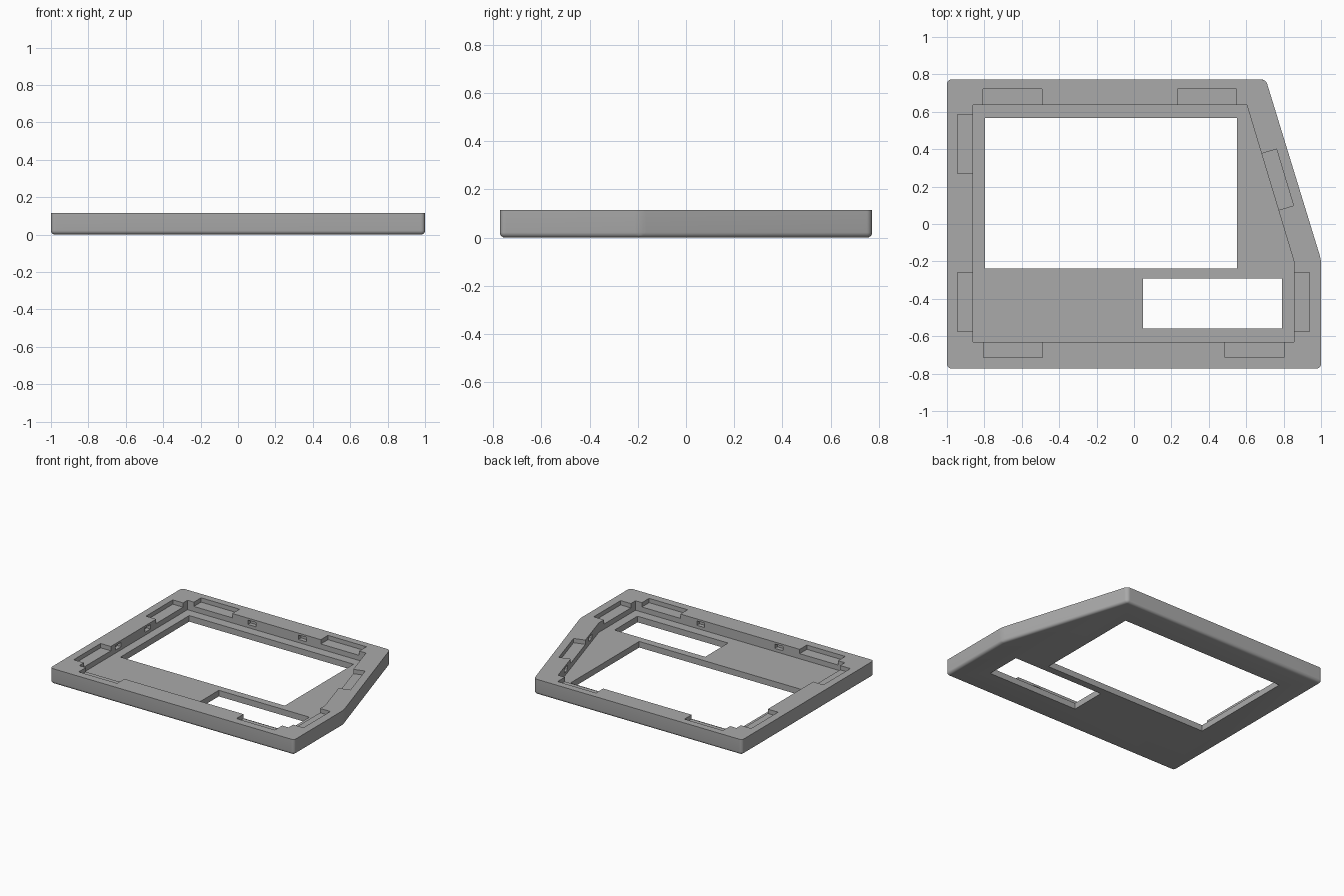
import bpy, bmesh, math
from mathutils import Vector

if "Cube" in bpy.data.objects:
    bpy.data.objects.remove(bpy.data.objects["Cube"])

HEIGHT = 0.115      # overall thickness
FLOOR = 0.045       # thickness of the face plate
POCKET = 0.083      # floor height of the shallow pockets

grey = bpy.data.materials.new("grey plastic")
grey.diffuse_color = (0.4, 0.4, 0.4, 1)
grey.use_nodes = True
grey.node_tree.nodes["Principled BSDF"].inputs["Base Color"].default_value = grey.diffuse_color


def prism(name, outline, z0, z1):
    """Solid with a flat outline (counter-clockwise) from z0 to z1."""
    bm = bmesh.new()
    low = [bm.verts.new((x, y, z0)) for x, y in outline]
    high = [bm.verts.new((x, y, z1)) for x, y in outline]
    bm.faces.new(low[::-1])
    bm.faces.new(high)
    n = len(outline)
    for i in range(n):
        j = (i + 1) % n
        bm.faces.new((low[i], low[j], high[j], high[i]))
    mesh = bpy.data.meshes.new(name)
    bm.to_mesh(mesh)
    bm.free()
    obj = bpy.data.objects.new(name, mesh)
    mesh.materials.append(grey)
    bpy.context.collection.objects.link(obj)
    return obj


def rect(x0, x1, y0, y1):
    return [(x0, y0), (x1, y0), (x1, y1), (x0, y1)]


# Outer body with rounded upright corners and a rounded lower rim
outer = [(-1, -0.772), (1, -0.772), (1, -0.19), (0.705, 0.772), (-1, 0.772)]
body = prism("bezel_frame", outer, 0, HEIGHT)
bm = bmesh.new()
bm.from_mesh(body.data)
rim = [e for e in bm.edges if min(v.co.z for v in e.verts) < 0.001]
bmesh.ops.bevel(bm, geom=rim, offset=0.022, segments=5, profile=0.5,
                affect='EDGES', clamp_overlap=True)
bm.to_mesh(body.data)
bm.free()

cutters = []

# Main recess and the two through windows
inner = [(-0.86, -0.63), (0.855, -0.63), (0.855, -0.2), (0.603, 0.637), (-0.86, 0.637)]
cutters.append(prism("recess_cutter", inner, FLOOR, 0.3))
cutters.append(prism("large_window_cutter", rect(-0.797, 0.55, -0.238, 0.567), -0.1, 0.2))
cutters.append(prism("small_window_cutter", rect(0.047, 0.79, -0.56, -0.292), -0.1, 0.2))


def wall_cut(name, p, q, centre, width, depth, z0, z1):
    """Box cut outward into the recess wall p-q, centred along it."""
    p, q = Vector(p), Vector(q)
    along = (q - p).normalized()
    out = Vector((along.y, -along.x))
    mid = p + along * centre
    corners = [mid + along * a + out * b for a, b in
               ((-width / 2, -0.02), (-width / 2, depth), (width / 2, depth), (width / 2, -0.02))]
    cutters.append(prism(name, [tuple(c) for c in corners], z0, z1))


# Per wall: positions of pockets and of small clip holes, measured along the wall
walls = [
    (0, (0.212, 1.505), (0.54, 1.18)),      # front
    (1, (0.212,), ()),                      # right
    (2, (0.444,), (0.18, 0.70)),            # slanted
    (3, (0.213, 1.253), (0.52, 0.935)),     # back
    (4, (0.209, 1.055), (0.467, 0.81)),     # left
]
for i, pockets, holes in walls:
    p, q = inner[i], inner[(i + 1) % 5]
    for c in pockets:
        wall_cut("pocket_cutter", p, q, c, 0.315, 0.084, POCKET, 0.3)
    for c in holes:
        wall_cut("clip_hole_cutter", p, q, c, 0.065, 0.03, 0.068, 0.1)

# Round the upright outer corners slightly through the body's own bevel
bm = bmesh.new()
bm.from_mesh(body.data)
upright = [e for e in bm.edges
           if abs(e.verts[0].co.z - e.verts[1].co.z) > 0.05]
bmesh.ops.bevel(bm, geom=upright, offset=0.02, segments=4, profile=0.5,
                affect='EDGES', clamp_overlap=True)
bmesh.ops.recalc_face_normals(bm, faces=bm.faces)
bm.to_mesh(body.data)
bm.free()

# Carve all recesses, then drop the cutters
for c in cutters:
    c.hide_render = True
    m = body.modifiers.new(c.name, 'BOOLEAN')
    m.operation = 'DIFFERENCE'
    m.solver = 'EXACT'
    m.object = c
bpy.context.view_layer.objects.active = body
body.select_set(True)
for m in list(body.modifiers):
    bpy.ops.object.modifier_apply(modifier=m.name)
for c in cutters:
    bpy.data.objects.remove(c)

bpy.ops.object.select_all(action='DESELECT')
body.select_set(True)
bpy.ops.object.shade_smooth_by_angle(angle=math.radians(30))
